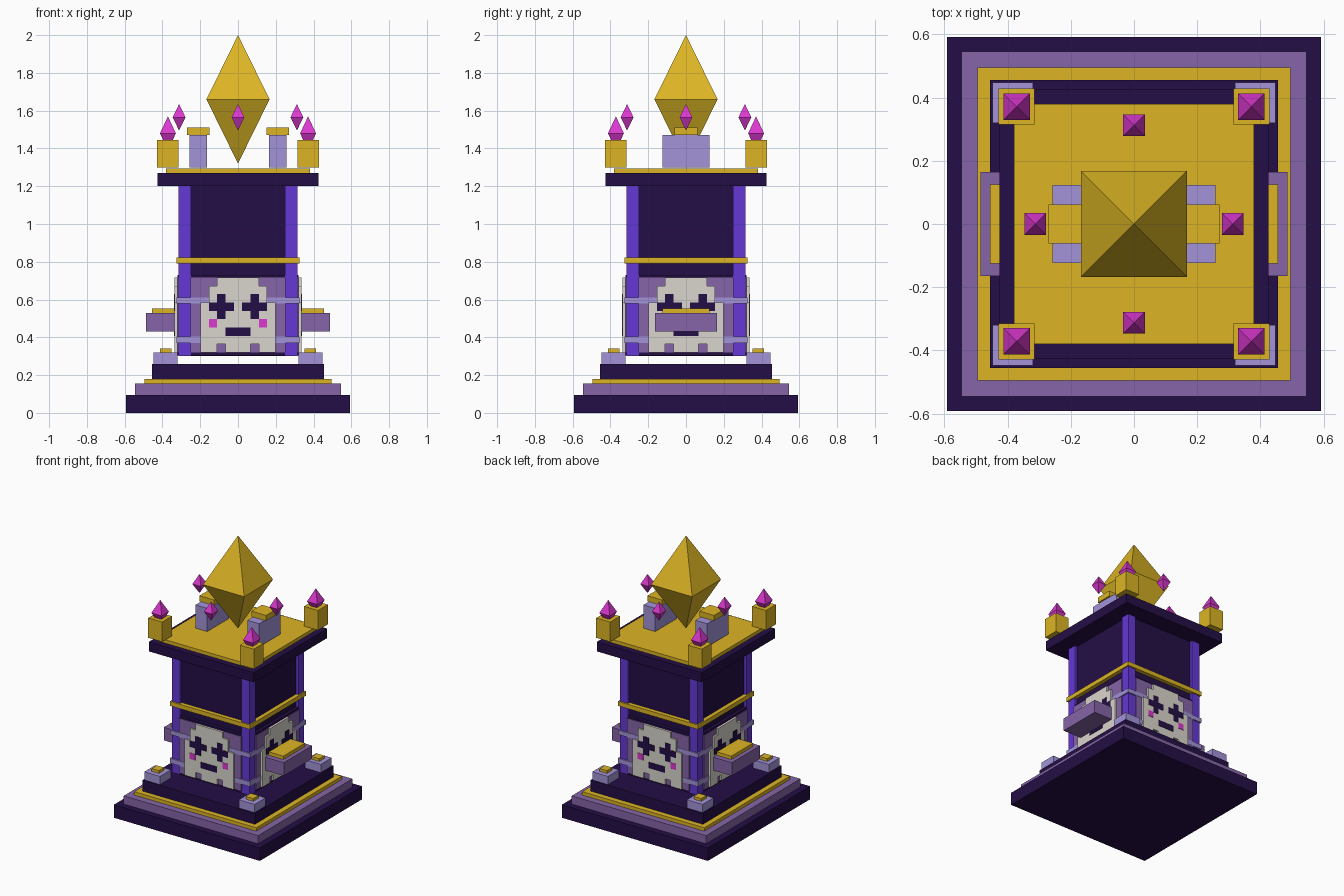
import bpy, bmesh, math
from mathutils import Matrix, Vector

if "Cube" in bpy.data.objects:
    bpy.data.objects.remove(bpy.data.objects["Cube"])


def material(name, r, g, b):
    def lin(c):
        c /= 255
        return c / 12.92 if c <= 0.04045 else ((c + 0.055) / 1.055) ** 2.4
    m = bpy.data.materials.new(name)
    m.diffuse_color = (lin(r), lin(g), lin(b), 1)
    m.use_nodes = True
    m.node_tree.nodes["Principled BSDF"].inputs["Base Color"].default_value = m.diffuse_color
    return m


DARK = material("dark_purple", 36, 14, 70)
PURPLE = material("dusty_purple", 134, 101, 168)
GOLD = material("gold", 220, 181, 36)
LAVENDER = material("lavender", 163, 148, 218)
VIOLET = material("violet", 101, 56, 215)
BONE = material("bone", 218, 214, 205)
PINK = material("magenta", 220, 56, 208)


def finish(name, bm, mat):
    bmesh.ops.recalc_face_normals(bm, faces=bm.faces)
    me = bpy.data.meshes.new(name)
    bm.to_mesh(me)
    bm.free()
    me.materials.append(mat)
    ob = bpy.data.objects.new(name, me)
    bpy.context.collection.objects.link(ob)
    return ob


def boxes(name, mat, items, turn=0):
    """Boxes given as (x0, x1, y0, y1, z0, z1), turned about z."""
    bm = bmesh.new()
    rot = Matrix.Rotation(turn, 4, 'Z')
    for x0, x1, y0, y1, z0, z1 in items:
        mid = Vector(((x0 + x1) / 2, (y0 + y1) / 2, (z0 + z1) / 2))
        size = Matrix.Diagonal((x1 - x0, y1 - y0, z1 - z0, 1))
        bmesh.ops.create_cube(bm, size=1, matrix=rot @ Matrix.Translation(mid) @ size)
    return finish(name, bm, mat)


def slab(name, mat, half, z0, z1):
    return boxes(name, mat, [(-half, half, -half, half, z0, z1)])


def gem(name, mat, x, y, half, z0, z1, z2):
    """Square bipyramid: bottom tip, girdle, top tip."""
    bm = bmesh.new()
    ring = [bm.verts.new((x + sx * half, y + sy * half, z1))
            for sx, sy in ((-1, -1), (1, -1), (1, 1), (-1, 1))]
    for z in (z0, z2):
        tip = bm.verts.new((x, y, z))
        for i in range(4):
            bm.faces.new((ring[i], ring[(i + 1) % 4], tip))
    return finish(name, bm, mat)


# Stepped base
slab("base_plinth", DARK, 0.592, 0, 0.095)
slab("base_step", PURPLE, 0.545, 0.095, 0.155)
slab("base_trim", GOLD, 0.495, 0.155, 0.18)
slab("base_top", DARK, 0.456, 0.18, 0.26)

# Tower body and bands
slab("tower_core", DARK, 0.295, 0.30, 1.20)
slab("lower_band", LAVENDER, 0.325, 0.37, 0.405)
slab("middle_band", LAVENDER, 0.325, 0.58, 0.612)
slab("gold_band", GOLD, 0.325, 0.79, 0.822)

# Roof
slab("roof_slab", DARK, 0.425, 1.20, 1.27)
slab("roof_plate", GOLD, 0.38, 1.27, 1.295)

# Corner parts
for sx in (-1, 1):
    for sy in (-1, 1):
        def corner(name, mat, a, b, z0, z1):
            xs, ys = sorted((sx * a, sx * b)), sorted((sy * a, sy * b))
            boxes(name, mat, [(*xs, *ys, z0, z1)])
        corner("tower_column", VIOLET, 0.25, 0.315, 0.30, 1.20)
        corner("base_corner_block", LAVENDER, 0.32, 0.447, 0.26, 0.32)
        corner("base_corner_cap", GOLD, 0.352, 0.412, 0.32, 0.34)
        corner("roof_corner_post", GOLD, 0.315, 0.428, 1.30, 1.445)
        gem("corner_gem", PINK, sx * 0.371, sy * 0.371, 0.042, 1.39, 1.48, 1.57)

# Pixel skull panels on all four sides
P = 0.0442
TOP = 0.717


def cells(c0, c1, r0, r1, back, front):
    """Inclusive columns and rows of the 9 x 9 skull grid on the front wall."""
    return ((c0 - 4.5) * P, (c1 - 3.5) * P, -front, -back,
            TOP - (r1 + 1) * P, TOP - r0 * P)


for k in range(4):
    t = k * math.pi / 2
    boxes("panel_backing", DARK, [(-0.25, 0.25, -0.319, -0.29, 0.303, 0.73)], t)
    boxes("panel", PURPLE, [(-0.252, 0.252, -0.323, -0.30, 0.32, 0.717)], t)
    skull = [(2, 6, 0, 0), (1, 7, 1, 2), (0, 8, 3, 7),
             (0, 1, 8, 8), (3, 5, 8, 8), (7, 8, 8, 8)]
    boxes("skull_face", BONE, [cells(*s, 0.31, 0.336) for s in skull], t)
    eyes = []
    for c in (2, 6):
        eyes += [(c, c, 2, 2), (c - 1, c + 1, 3, 3), (c, c, 4, 4)]
    boxes("skull_eyes", DARK, [cells(*s, 0.334, 0.339) for s in eyes], t)
    boxes("skull_mouth", DARK, [cells(3, 5, 6, 6, 0.334, 0.339)], t)
    boxes("skull_cheeks", PINK, [cells(c, c, 5, 5, 0.334, 0.339) for c in (1, 7)], t)
    # Floating gem above the middle of each roof edge
    gem("floating_gem", PINK, 0.312 * round(math.cos(t)), 0.312 * round(math.sin(t)),
        0.034, 1.495, 1.565, 1.635)

# Side ledges and roof brackets on left and right
for t in (0, math.pi):
    boxes("side_ledge", PURPLE, [(0.33, 0.486, -0.164, 0.164, 0.432, 0.528)], t)
    boxes("side_ledge_top", GOLD, [(0.335, 0.455, -0.125, 0.125, 0.528, 0.553)], t)
    boxes("roof_bracket", LAVENDER, [(0.163, 0.258, -0.124, 0.124, 1.30, 1.47)], t)
    boxes("roof_bracket_cap", GOLD, [(0.152, 0.27, -0.061, 0.061, 1.47, 1.51)], t)

# Great gem hovering over the roof
gem("great_gem", GOLD, 0, 0, 0.167, 1.32, 1.66, 2.0)
